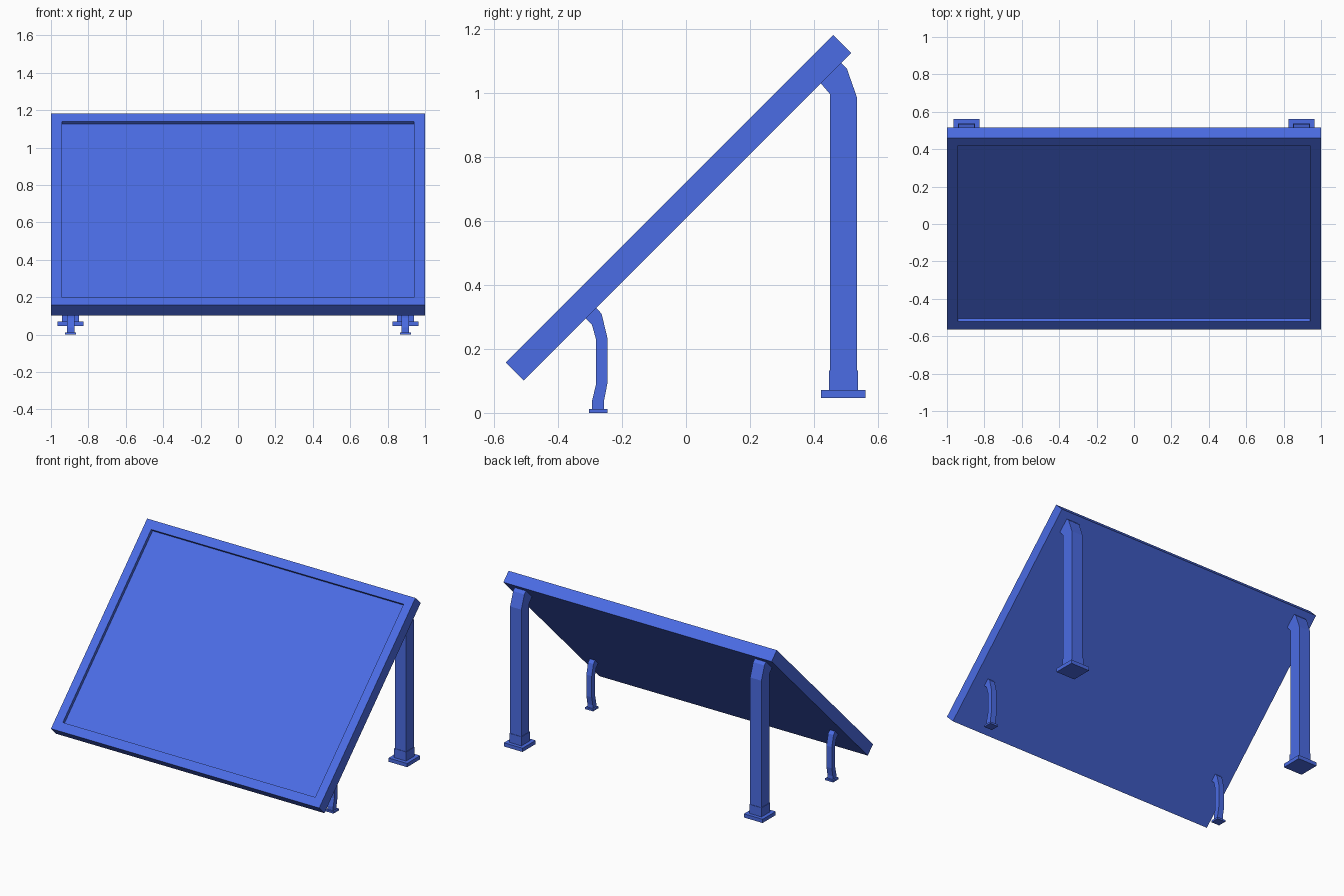
import bpy, bmesh
from math import radians

if "Cube" in bpy.data.objects:
    bpy.data.objects.remove(bpy.data.objects["Cube"])

LEG_X = 0.895
BLUE = bpy.data.materials.new("blue_paint")
BLUE.diffuse_color = (0.07, 0.15, 0.78, 1)
BLUE.use_nodes = True
BLUE.node_tree.nodes["Principled BSDF"].inputs["Base Color"].default_value = BLUE.diffuse_color


def finish(name, bm):
    bmesh.ops.recalc_face_normals(bm, faces=bm.faces)
    mesh = bpy.data.meshes.new(name)
    bm.to_mesh(mesh)
    bm.free()
    mesh.materials.append(BLUE)
    obj = bpy.data.objects.new(name, mesh)
    bpy.context.collection.objects.link(obj)
    return obj


def mirrored_prism(name, profile, width):
    """Extrude a (y, z) profile along x at the leg position, mirrored to both sides."""
    bm = bmesh.new()
    face = bm.faces.new([bm.verts.new((LEG_X - width / 2, y, z)) for y, z in profile])
    ext = bmesh.ops.extrude_face_region(bm, geom=[face], use_keep_orig=True)
    verts = [g for g in ext["geom"] if isinstance(g, bmesh.types.BMVert)]
    bmesh.ops.translate(bm, verts=verts, vec=(width, 0, 0))
    obj = finish(name, bm)
    obj.modifiers.new("Mirror", "MIRROR").use_axis[0] = True
    return obj


def mirrored_block(name, y0, y1, z0, z1, width):
    return mirrored_prism(name, [(y0, z0), (y1, z0), (y1, z1), (y0, z1)], width)


# Tilted panel: a slab with a raised rim around a shallow recess
bm = bmesh.new()
bmesh.ops.create_cube(bm, size=1)
bmesh.ops.scale(bm, verts=bm.verts, vec=(2.0, 1.449, 0.079))
top = max(bm.faces, key=lambda f: f.calc_center_median().z)
bmesh.ops.inset_region(bm, faces=[top], thickness=0.059, use_even_offset=True)
inner = bmesh.ops.extrude_discrete_faces(bm, faces=[top])["faces"][0]
bmesh.ops.translate(bm, verts=inner.verts, vec=(0, 0, -0.022))
panel = finish("panel", bm)
panel.location = (0, -0.0235, 0.6415)
panel.rotation_euler.x = radians(45)

# Tall back legs, bent at the top to meet the panel
mirrored_prism("back_leg", [
    (0.451, 0.07), (0.535, 0.07), (0.535, 0.987), (0.503, 1.078),
    (0.485, 1.096), (0.421, 1.032), (0.451, 0.997)], 0.084)
mirrored_block("back_leg_collar", 0.448, 0.538, 0.07, 0.132, 0.09)
mirrored_block("back_foot", 0.423, 0.562, 0.046, 0.071, 0.139)

# Short bowed front legs
mirrored_prism("front_leg", [
    (-0.294, 0.01), (-0.257, 0.01), (-0.257, 0.035), (-0.246, 0.092),
    (-0.246, 0.235), (-0.264, 0.31), (-0.282, 0.33), (-0.315, 0.297),
    (-0.294, 0.275), (-0.281, 0.228), (-0.281, 0.092), (-0.294, 0.037)], 0.04)
mirrored_block("front_foot", -0.304, -0.246, 0.0, 0.012, 0.06)
